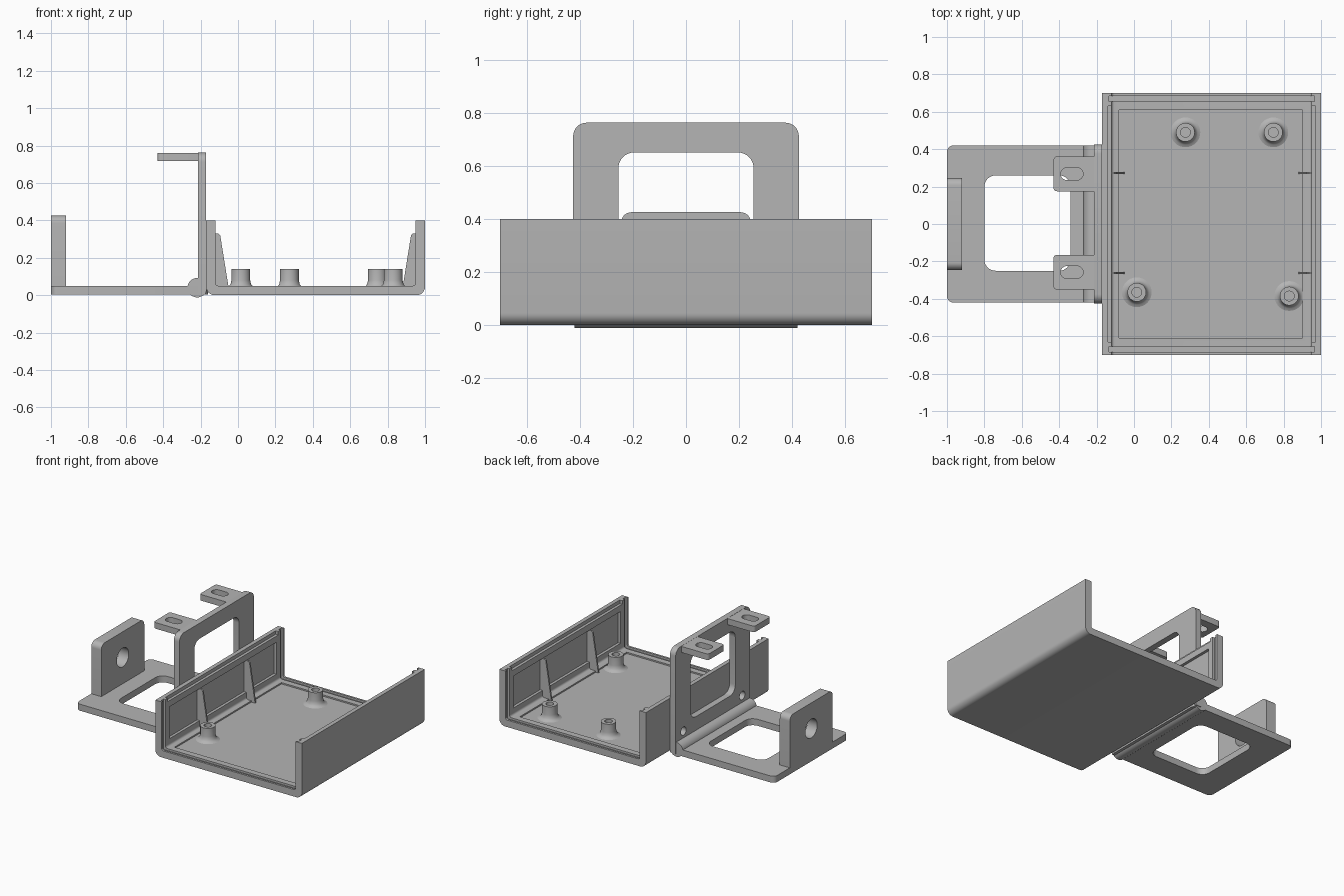
import bpy, bmesh, math
from mathutils import Vector

old = bpy.data.objects.get("Cube")
if old:
    bpy.data.objects.remove(old, do_unlink=True)

grey = bpy.data.materials.new("plain grey")
grey.use_nodes = True
COLOUR = (0.46, 0.46, 0.46, 1)
grey.diffuse_color = COLOUR
grey.node_tree.nodes["Principled BSDF"].inputs["Base Color"].default_value = COLOUR

# Where the two outline coordinates and the depth go, for each extrusion axis
AXES = {"x": lambda a, b, d: (d, a, b),
        "y": lambda a, b, d: (a, d, b),
        "z": lambda a, b, d: (a, b, d)}


def finish(name, bm):
    bmesh.ops.recalc_face_normals(bm, faces=bm.faces)
    mesh = bpy.data.meshes.new(name)
    bm.to_mesh(mesh)
    bm.free()
    mesh.materials.append(grey)
    obj = bpy.data.objects.new(name, mesh)
    bpy.context.collection.objects.link(obj)
    return obj


def prism(name, outline, axis, lo, hi):
    bm = bmesh.new()
    face = bm.faces.new([bm.verts.new(AXES[axis](a, b, lo)) for a, b in outline])
    moved = bmesh.ops.extrude_face_region(bm, geom=[face])["geom"]
    shift = Vector(AXES[axis](0, 0, hi - lo))
    bmesh.ops.translate(bm, vec=shift, verts=[v for v in moved if isinstance(v, bmesh.types.BMVert)])
    return finish(name, bm)


def rounded(a0, a1, b0, b1, r_low=0.0, r_high=None, steps=8):
    """Rectangle outline; r_low rounds the two corners at b0, r_high those at b1."""
    r_high = r_low if r_high is None else r_high
    pts = []
    corners = ((a1, b0, -1, 1, r_low), (a1, b1, -1, -1, r_high),
               (a0, b1, 1, -1, r_high), (a0, b0, 1, 1, r_low))
    for i, (a, b, sa, sb, r) in enumerate(corners):
        if r == 0:
            pts.append((a, b))
            continue
        for k in range(steps + 1):
            t = math.pi / 2 * (i - 1 + k / steps)
            pts.append((a + sa * r + r * math.cos(t), b + sb * r + r * math.sin(t)))
    # full-round ends produce doubled points
    return [p for i, p in enumerate(pts) if math.dist(p, pts[i - 1]) > 1e-5]


def circle(a, b, r, n=32):
    return [(a + r * math.cos(2 * math.pi * i / n), b + r * math.sin(2 * math.pi * i / n))
            for i in range(n)]


def box(name, x0, x1, y0, y1, z0, z1):
    return prism(name, rounded(x0, x1, y0, y1), "z", z0, z1)


def cut(obj, *cutters):
    for c in cutters:
        c.hide_render = True
        mod = obj.modifiers.new("cut", "BOOLEAN")
        mod.operation, mod.solver, mod.object = "DIFFERENCE", "EXACT", c
        bpy.context.view_layer.objects.active = obj
        bpy.ops.object.modifier_apply(modifier=mod.name)
        bpy.data.objects.remove(c, do_unlink=True)


def smooth(obj):
    bpy.ops.object.select_all(action="DESELECT")
    obj.select_set(True)
    bpy.context.view_layer.objects.active = obj
    bpy.ops.object.shade_smooth_by_angle(angle=math.radians(35))


MID = 0.415                      # centre of the tray along x
LEFT, RIGHT, END = -0.17, 1.0, 0.7


def flip(x, side):
    return x if side < 0 else 2 * MID - x


def side_box(side, x0, x1, *rest):
    a, b = sorted((flip(x0, side), flip(x1, side)))
    return box("cutter", a, b, *rest)


# Tray: solid block with rounded lower edges, hollowed into a channel
tray = prism("tray", rounded(LEFT, RIGHT, 0, 0.4, 0.045, 0), "y", -END, END)
cut(tray, prism("cutter", rounded(-0.12, 0.95, 0.05, 0.6, 0.015, 0, 4), "y", -1, 1))
cut(tray, box("cutter", -0.08, 0.9, -0.61, 0.61, 0.04, 0.2))
for s in (-1, 1):
    y0, y1 = sorted((s * 0.655, s * 0.685))
    cut(tray, box("cutter", -0.135, 0.965, y0, y1, 0.036, 0.6))          # end groove
    cut(tray, side_box(s, -0.14, -0.1, -0.63, 0.63, 0.375, 0.6),         # top ledge
        side_box(s, -0.14, -0.1, -0.61, 0.61, 0.1, 0.33))                # wall panel
smooth(tray)

# Tapered ribs on both side walls
RIB = ((-0.145, 0.04), (-0.05, 0.04), (-0.095, 0.32), (-0.105, 0.33), (-0.145, 0.33))
for side, word in ((-1, "right"), (1, "left")):
    for y in (-0.262, 0.272):
        prism(f"{word}_wall_rib", [(flip(x, side), z) for x, z in RIB], "y", y - 0.006, y + 0.006)

# Hollow screw posts with flared feet
POST = ((0.085, 0.038), (0.066, 0.045), (0.055, 0.058), (0.05, 0.08),
        (0.05, 0.14), (0.026, 0.14), (0.026, 0.06), (0, 0.06))
for x, y in ((0.275, 0.49), (0.745, 0.49), (0.015, -0.365), (0.83, -0.385)):
    bm = bmesh.new()
    verts = [bm.verts.new((x + r, y, z)) for r, z in POST]
    edges = [bm.edges.new(pair) for pair in zip(verts, verts[1:])]
    bmesh.ops.spin(bm, geom=verts + edges, cent=(x, y, 0), axis=(0, 0, 1),
                   angle=2 * math.pi, steps=32, use_merge=True)
    bmesh.ops.remove_doubles(bm, verts=bm.verts, dist=1e-5)
    smooth(finish("screw_post", bm))

# Bracket base plate with a large window
base = prism("bracket_base", rounded(-1, -0.16, -0.42, 0.42, 0.035), "z", 0.003, 0.05)
cut(base, prism("cutter", rounded(-0.8, -0.34, -0.25, 0.26, 0.06), "z", -1, 1))
smooth(base)

# Upright bracket plate with a window and two fixing holes
plate = prism("bracket_upright", rounded(-0.425, 0.425, 0.01, 0.762, 0, 0.05), "x", -0.215, LEFT)
cut(plate, prism("cutter", rounded(-0.255, 0.255, 0.19, 0.65, 0.06), "x", -1, 1),
    *[prism("cutter", circle(y, 0.14, 0.03), "x", -1, 1) for y in (-0.335, 0.335)])
smooth(plate)

# Rounded bead along the inside corner
smooth(prism("corner_bead", circle(-0.218, 0.04, 0.052), "y", -0.42, 0.42))

# Slotted tabs at the top
for y in (-0.258, 0.268):
    tab = prism("slotted_tab", rounded(-0.43, -0.18, y - 0.093, y + 0.093, 0.018), "z", 0.717, 0.761)
    cut(tab, prism("cutter", rounded(-0.392, -0.272, y - 0.033, y + 0.033, 0.0329), "z", 0, 1))
    smooth(tab)

# End plate with a round hole
end_plate = prism("end_plate", rounded(-0.245, 0.245, 0.02, 0.425, 0, 0.04), "x", -1, -0.92)
cut(end_plate, prism("cutter", circle(0, 0.24, 0.068), "x", -2, 0))
smooth(end_plate)
